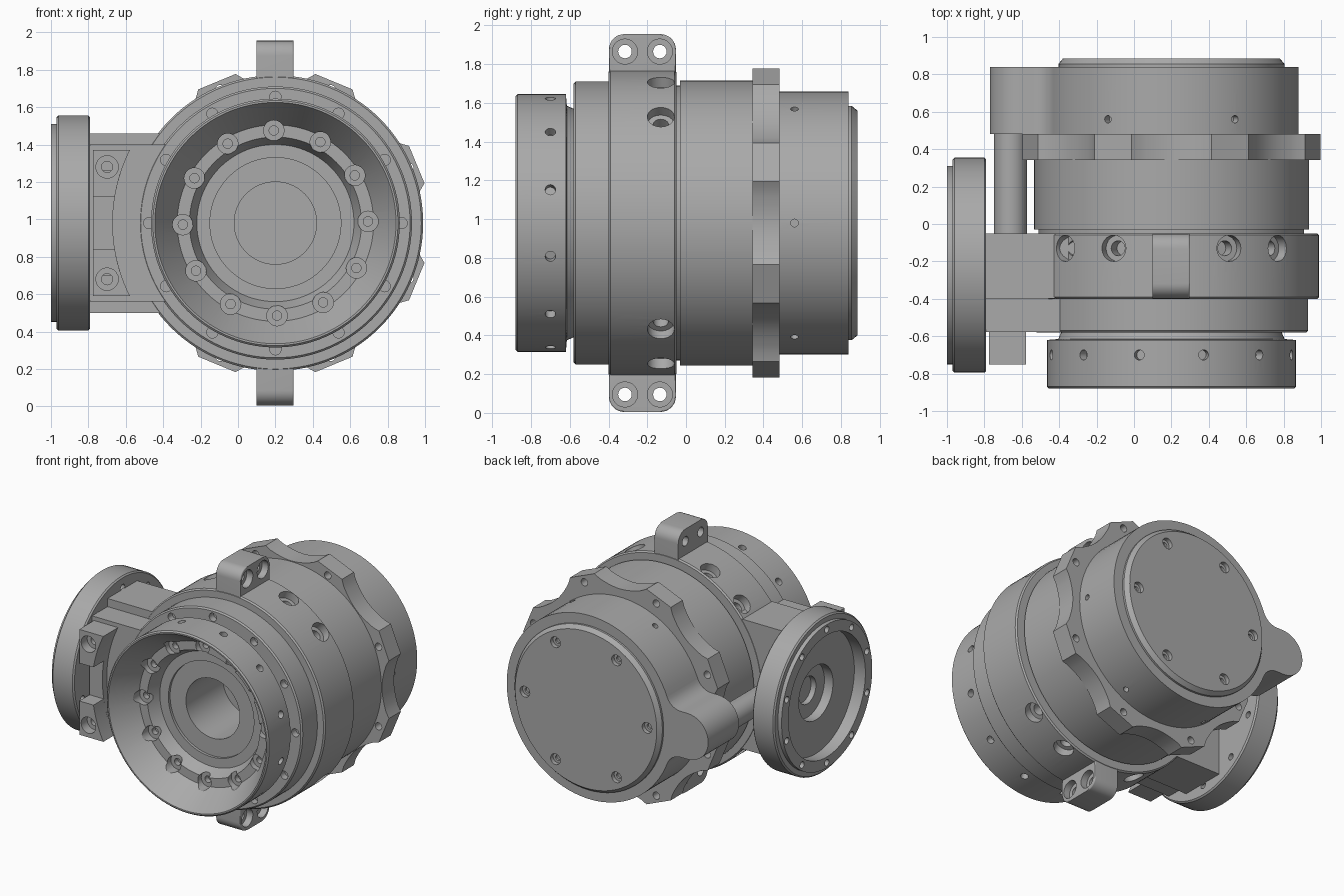
import bpy, bmesh, math
from mathutils import Vector, Matrix

if "Cube" in bpy.data.objects:
    bpy.data.objects.remove(bpy.data.objects["Cube"])

grey = bpy.data.materials.new("machined_grey")
grey.use_nodes = True
COLOUR = (0.4, 0.4, 0.4, 1)
grey.diffuse_color = COLOUR
grey.node_tree.nodes["Principled BSDF"].inputs["Base Color"].default_value = COLOUR

CX, CZ = 0.2, 0.98                      # main axis, running along y
X, Y, Z = Vector((1, 0, 0)), Vector((0, 1, 0)), Vector((0, 0, 1))
PIPE = Vector((0, -0.22, CZ))           # pipe flange axis, running along x


def finish(bm, name):
    bmesh.ops.recalc_face_normals(bm, faces=bm.faces)
    mesh = bpy.data.meshes.new(name)
    bm.to_mesh(mesh)
    bm.free()
    mesh.materials.append(grey)
    ob = bpy.data.objects.new(name, mesh)
    bpy.context.collection.objects.link(ob)
    return ob


def add_lathe(bm, profile, loc, axis, seg):
    """Spin (radius, height) points round an axis."""
    m = Matrix.Translation(loc) @ axis.to_track_quat('Z', 'Y').to_matrix().to_4x4()
    rings = []
    for r, h in profile:
        n = seg if r else 1
        rings.append([bm.verts.new(m @ Vector((r * math.cos(math.tau * i / n),
                                               r * math.sin(math.tau * i / n), h)))
                      for i in range(n)])
    for a, b in zip(rings, rings[1:]):
        for i in range(seg):
            quad = [a[i % len(a)], a[(i + 1) % len(a)], b[(i + 1) % len(b)], b[i % len(b)]]
            bm.faces.new(list(dict.fromkeys(quad)))


def lathe(name, profile, loc, axis, seg=96):
    bm = bmesh.new()
    add_lathe(bm, profile, loc, axis, seg)
    return finish(bm, name)


def prism(name, pts, lo, hi, place, round_end=0):
    """Extrude a 2D outline from lo to hi; place maps (u, v, w) to x, y, z."""
    bm = bmesh.new()
    a, b = [[bm.verts.new(place(u, v, w)) for u, v in pts] for w in (lo, hi)]
    bm.faces.new(a)
    end = bm.faces.new(b)
    for i in range(len(pts)):
        j = (i + 1) % len(pts)
        bm.faces.new((a[i], a[j], b[j], b[i]))
    if round_end:
        bmesh.ops.bevel(bm, geom=list(end.edges), offset=round_end, segments=5,
                        profile=0.5, affect='EDGES')
    return finish(bm, name)


def along_y(u, v, w):
    return (CX + u, w, CZ + v)


def box(name, x, y, z):
    pts = [(x[0], z[0]), (x[1], z[0]), (x[1], z[1]), (x[0], z[1])]
    return prism(name, pts, y[0], y[1], lambda u, v, w: (u, w, v))


def hole(loc, into, r1, d1, r2=0, d2=0):
    """Plain or counterbored hole starting on a surface."""
    step = [(r2, d1), (r2, d2), (0, d2)] if r2 else [(0, d1)]
    return [(0, -0.03), (r1, -0.03), (r1, d1)] + step, Vector(loc), Vector(into)


def drill(ob, holes):
    bm = bmesh.new()
    for profile, loc, into in holes:
        add_lathe(bm, profile, loc, into, 20)
    cutter = finish(bm, "hole_cutter")
    cutter.hide_render = True
    mod = ob.modifiers.new("holes", 'BOOLEAN')
    mod.object, mod.operation, mod.solver = cutter, 'DIFFERENCE', 'EXACT'
    graph = bpy.context.evaluated_depsgraph_get()
    ob.data = bpy.data.meshes.new_from_object(ob.evaluated_get(graph))
    ob.modifiers.clear()
    bpy.data.objects.remove(cutter)


def radial(deg):
    return Vector((math.cos(math.radians(deg)), 0, math.sin(math.radians(deg))))


def on_axis(deg, r, y):
    return Vector((CX, y, CZ)) + radial(deg) * r


def arc(cx, cy, r, a0, a1, n):
    return [(cx + r * math.cos(math.radians(a0 + (a1 - a0) * i / n)),
             cy + r * math.sin(math.radians(a0 + (a1 - a0) * i / n))) for i in range(n + 1)]


# Housing: open cup, neck, body and clamp band in one turned piece
housing = lathe("housing", [
    (0, -.15), (.22, -.15), (.22, -.58), (.35, -.58), (.35, -.60), (.42, -.60),
    (.46, -.69), (.525, -.69), (.645, -.88), (.655, -.88), (.665, -.87), (.665, -.62),
    (.605, -.615), (.59, -.58), (.72, -.58), (.73, -.57), (.73, -.40), (.78, -.40),
    (.79, -.39), (.79, -.06), (.78, -.05), (.71, -.05), (.71, -.03), (.735, -.03),
    (.735, .345), (0, .345)], (CX, 0, CZ), Y, 120)
face_holes = [hole(on_axis(30 * k, .675, -.58), Y, .03, .05) for k in range(12)]
holes = list(face_holes)
for k in range(12):
    holes.append(hole(on_axis(30 * k + 1, .495, -.70), Y, .055, .05, .025, .09))
    holes.append(hole(on_axis(30 * k + 15, .665, -.70), -radial(30 * k + 15), .027, .05))
for mid in (90, 270):
    for off in (-46, -23, 23, 46):
        d = radial(mid + off)
        holes.append(hole(on_axis(mid + off, .79, -.13), -d, .07, .06, .04, .14))
drill(housing, holes)

# Top and bottom lugs with two cross holes
lug_outline = [(-.398, .70)] + arc(-.318, .895, .08, 180, 90, 8) \
    + arc(-.132, .895, .08, 90, 0, 8) + [(-.052, .70)]
for name, side in (("top_lug", 1), ("bottom_lug", -1)):
    lug = prism(name, lug_outline, .10, .297, lambda u, v, w: (w, u, CZ + side * v), .008)
    drill(lug, [hole((.297, y, CZ + side * .885), -X, .065, .05, .035, .3)
                for y in (-.315, -.135)])

# Side arm carrying the pipe flange
box("side_arm", (-.80, -.30), (-.398, -.052), (.50, 1.46))
pad = box("arm_pad", (-.80, -.35), (-.578, -.39), (.56, 1.40))
drill(pad, face_holes[5:8])


# Bolting ears with a concave inner side
def ear_piece(name, z0, z1, front):
    n = 10
    zs = [z0 + (z1 - z0) * i / n for i in range(n + 1)]
    pts = [(-.975, z0 - CZ)] + [(-math.sqrt(.87 ** 2 - (z - CZ) ** 2), z - CZ) for z in zs]
    return prism(name, pts + [(-.975, z1 - CZ)], front, -.57, along_y)


ear_piece("ear_web", .70, 1.26, -.63)
for name, z0, z1, zc in (("upper_ear", 1.12, 1.37, 1.28), ("lower_ear", .59, .84, .68)):
    ear = ear_piece(name, z0, z1, -.75)
    drill(ear, [hole((-.70, -.75, zc), Y, .06, .07, .03, .15)])

# Pipe flange with recessed face and bolt circle
flange = lathe("pipe_flange", [
    (0, -.80), (.10, -.80), (.10, -.84), (.2, -.84), (.2, -.91), (.45, -.91), (.45, -1),
    (.53, -1), (.53, -.97), (.565, -.97), (.575, -.96), (.575, -.80), (.565, -.79),
    (0, -.79)], PIPE, X)
drill(flange, [hole(PIPE - X + (Y * math.cos(a) + Z * math.sin(a)) * .493, X, .024, .3)
               for a in [math.tau * (k + .5) / 10 for k in range(10)]])

# Scalloped rear flange with eight lugs
outline = []
for k in range(8):
    mid = 22.5 + 45 * k
    outline += [(mid - 7.5, .825), (mid + 7.5, .825)]
    for i in range(1, 12):
        t = i / 6 - 1
        outline.append((mid + 22.5 + 15 * t, .815 - .075 * (1 - t * t)))
outline = [(r * math.cos(math.radians(a)), r * math.sin(math.radians(a))) for a, r in outline]
scallop = prism("scalloped_flange", outline, .342, .482, along_y)
drill(scallop, [hole(on_axis(22.5 + 45 * k, .77, .482), -Y, .027, .3) for k in range(8)])

# Rear cover: round with a filleted bump over the shaft
R, B, F = .68, .17, .12
fx = math.sqrt((R + F) ** 2 - (B + F) ** 2)
join = math.degrees(math.atan2(B + F, fx))
cover_outline = arc(0, 0, R, join - 180, 180 - join, 80) \
    + arc(-fx, B + F, F, -join, -90, 8) + arc(-.80, 0, B, 90, 270, 20) \
    + arc(-fx, -B - F, F, 90, join, 8)[:-1]
cover = prism("rear_cover", cover_outline, .48, .84, along_y, .05)
drill(cover, [hole(on_axis(a, .68, .56), -radial(a), .02, .05) for a in (0, 60, 120, 240, 300)])

# Lid with six screw pockets
lid = lathe("rear_lid", [(0, .82), (.605, .82), (.605, .855), (.58, .885), (0, .885)],
            (CX, 0, CZ), Y)
drill(lid, [hole(on_axis(60 * k, .5, .885), -Y, .04, .03, .02, .05) for k in range(6)])

# Shaft between the arm and the cover bump
lathe("side_shaft", [(0, -.08), (.088, -.08), (.088, .50), (0, .50)], (-.66, 0, CZ), Y, 40)

bpy.ops.object.select_all(action='DESELECT')
for ob in bpy.context.scene.objects:
    if ob.type == 'MESH':
        ob.select_set(True)
        bpy.context.view_layer.objects.active = ob
bpy.ops.object.shade_smooth_by_angle(angle=math.radians(30))
